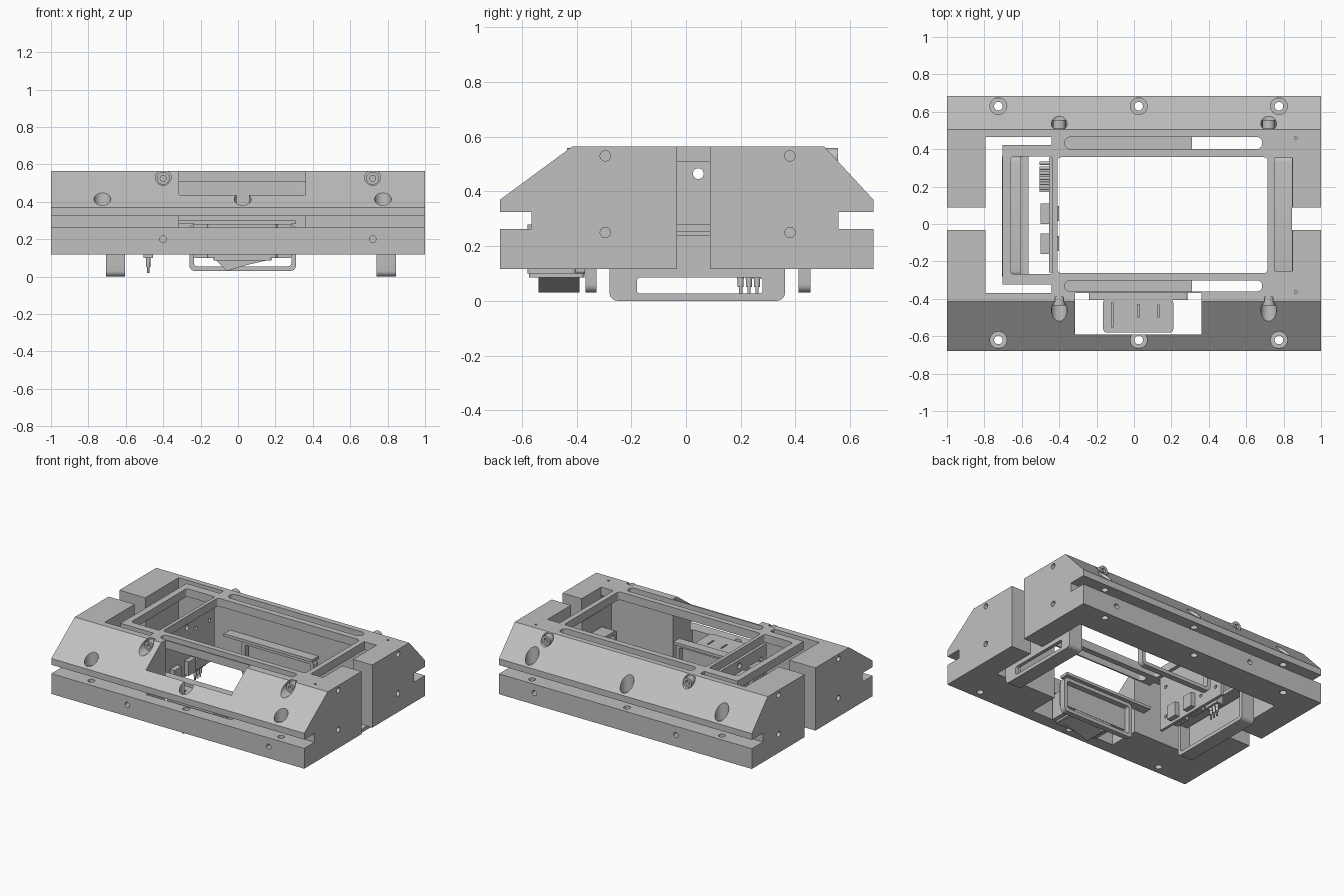
import bpy, bmesh, math
from mathutils import Matrix, Vector

if "Cube" in bpy.data.objects:
    bpy.data.objects.remove(bpy.data.objects["Cube"])

grey = bpy.data.materials.new("machined grey")
grey.use_nodes = True
grey.diffuse_color = (0.53, 0.53, 0.53, 1)
grey.node_tree.nodes["Principled BSDF"].inputs["Base Color"].default_value = grey.diffuse_color


def finish(name, bm):
    bmesh.ops.recalc_face_normals(bm, faces=bm.faces)
    mesh = bpy.data.meshes.new(name)
    bm.to_mesh(mesh)
    bm.free()
    mesh.materials.append(grey)
    ob = bpy.data.objects.new(name, mesh)
    bpy.context.collection.objects.link(ob)
    return ob


def box(name, xs, ys, zs, radius=0, axis=2):
    """Box from ranges, optionally rounding the edges along one axis."""
    bm = bmesh.new()
    bmesh.ops.create_cube(bm, size=1)
    for v in bm.verts:
        v.co = Vector([r[0] if c < 0 else r[1] for c, r in zip(v.co, (xs, ys, zs))])
    if radius:
        edges = [e for e in bm.edges
                 if abs((e.verts[0].co - e.verts[1].co).normalized()[axis]) > 0.9]
        bmesh.ops.bevel(bm, geom=edges, offset=radius, segments=5, profile=0.5, affect='EDGES')
    return finish(name, bm)


def rod(name, centre, radius, length, axis=2):
    bm = bmesh.new()
    turn = (Matrix.Rotation(math.pi / 2, 4, 'Y'), Matrix.Rotation(math.pi / 2, 4, 'X'),
            Matrix())[axis]
    bmesh.ops.create_cone(bm, cap_ends=True, segments=24, radius1=radius, radius2=radius,
                          depth=length, matrix=Matrix.Translation(centre) @ turn)
    return finish(name, bm)


def prism(name, profile, xs):
    """Extrude a y-z profile along x."""
    bm = bmesh.new()
    face = bm.faces.new([bm.verts.new((xs[0], y, z)) for y, z in profile])
    out = bmesh.ops.extrude_face_region(bm, geom=[face])
    moved = [g for g in out["geom"] if isinstance(g, bmesh.types.BMVert)]
    bmesh.ops.translate(bm, verts=moved, vec=(xs[1] - xs[0], 0, 0))
    return finish(name, bm)


def cut(target, cutters):
    """Subtract the cutters, then discard them."""
    for c in cutters:
        c.hide_render = True
        m = target.modifiers.new("cut", 'BOOLEAN')
        m.operation, m.solver, m.object = 'DIFFERENCE', 'EXACT', c
    graph = bpy.context.evaluated_depsgraph_get()
    mesh = bpy.data.meshes.new_from_object(target.evaluated_get(graph))
    target.modifiers.clear()
    target.data = mesh
    for c in cutters:
        bpy.data.objects.remove(c)


# Main block with clamping grooves and sloped shoulders
block = prism("main_block", [
    (-0.68, 0.117), (0.685, 0.117), (0.685, 0.262), (0.558, 0.262), (0.558, 0.325),
    (0.685, 0.325), (0.685, 0.37), (0.505, 0.565), (-0.415, 0.565), (-0.68, 0.37),
    (-0.68, 0.325), (-0.565, 0.325), (-0.565, 0.262), (-0.68, 0.262)], (-1, 1))

low, high, roof = 0.05, 0.65, 0.507
cuts = [
    box("cavity", (-0.795, 0.845), (-0.368, 0.465), (low, roof)),
    box("left_slit", (-1.1, -0.75), (-0.033, 0.088), (low, high)),
    box("right_slit", (0.845, 1.1), (-0.033, 0.088), (low, high)),
    box("front_cutout", (-0.315, 0.36), (-0.59, -0.37), (low, high)),
    box("front_cutout_join", (-0.315, 0.36), (-0.45, -0.3), (low, roof)),
    box("centre_window", (-0.41, 0.715), (-0.262, 0.357), (0.4, high), 0.02),
    box("tray_window", (-0.658, -0.435), (-0.268, 0.36), (0.4, high), 0.015),
    box("tray_gap", (-0.795, -0.703), (-0.368, 0.465), (0.4, high)),
    box("tray_gap_back", (-0.795, -0.44), (0.422, 0.465), (0.4, high)),
    box("tray_gap_front", (-0.795, -0.44), (-0.368, -0.324), (0.4, high)),
    box("back_slot", (-0.37, 0.685), (0.4, 0.465), (0.4, high), 0.03),
    box("front_slot", (-0.37, 0.685), (-0.36, -0.302), (0.4, high), 0.025),
    box("right_slot", (0.752, 0.848), (-0.252, 0.352), (0.4, high)),
]
# Vertical counterbored mounting holes
for x in (-0.725, 0.025, 0.775):
    for y in (-0.62, 0.63):
        cuts.append(rod("counterbore", (x, y, 0.55), 0.045, 0.4))
        cuts.append(rod("mount_hole", (x, y, 0.25), 0.023, 0.6))
# Horizontal screw pockets and small side holes
for x in (-0.4, 0.72):
    cuts.append(rod("front_pocket", (x, -0.54, 0.53), 0.042, 0.3, 1))
    cuts.append(rod("back_pocket", (x, 0.66, 0.53), 0.042, 0.3, 1))
    for y in (-0.68, 0.685):
        cuts.append(rod("dowel_hole", (x, y, 0.2), 0.018, 0.12, 1))
for x in (-1, 1):
    for y in (-0.295, 0.38):
        for z in (0.25, 0.53):
            cuts.append(rod("side_hole", (x, y, z), 0.019, 0.12, 0))
for y in (-0.362, 0.46):
    cuts.append(rod("pin_hole", (0.865, y, 0.56), 0.008, 0.06))
cut(block, cuts)

# Socket head screws inside the pockets
for x in (-0.4, 0.72):
    for side, y in (("front", -0.41), ("back", 0.53)):
        screw = rod(side + "_socket_screw", (x, y, 0.525), 0.034, 0.05, 1)
        cut(screw, [rod("socket", (x, y + (-0.03 if y < 0 else 0.03), 0.525), 0.016, 0.05, 1)])


# Rounded belt loops that hang below the block
def loop(name, xs, ys, zs, axis, wall):
    ring = box(name, xs, ys, zs, 0.03, axis)
    inner = [(a + wall, b - wall) for a, b in (xs, ys, zs)]
    inner[axis] = (-2, 2)
    cut(ring, [box("loop_window", *inner, 0.015, axis)])
    return ring


loop("front_loop", (-0.26, 0.31), (-0.368, -0.328), (0.03, 0.28), 1, 0.025)
loop("back_loop", (-0.26, 0.31), (0.412, 0.455), (0.03, 0.28), 1, 0.025)
for side, xs in (("left", (-0.705, -0.605)), ("right", (0.74, 0.845))):
    y0, y1 = -0.28, 0.362
    loop(side + "_loop", xs, (y0, y1), (0, 0.28), 0, 0.026)
    # Slotted outer web across the loop
    x0 = xs[0] if side == "left" else xs[1] - 0.025
    web = box(side + "_loop_web", (x0, x0 + 0.025), (y0 + 0.01, y1 - 0.01), (0.01, 0.24))
    cut(web, [box("web_window", (-2, 2), (-0.18, 0.28), (0.026, 0.085), 0.012, 0)])
box("left_loop_flange", (-0.66, -0.565), (-0.268, 0.36), (0.22, 0.245))
box("back_slot_strip", (-0.39, 0.31), (0.395, 0.465), (0.28, 0.3))
box("front_slot_strip", (-0.39, 0.31), (-0.366, -0.3), (0.28, 0.3))

# Upright circuit board with sight hole, terminals and contact pins
board = box("circuit_board", (-0.455, -0.435), (-0.26, 0.355), (0.12, 0.507))
cut(board, [rod("sight_hole", (-0.45, 0.045, 0.465), 0.02, 0.2, 0)] +
    [rod("board_hole", (-0.45, y, z), 0.012, 0.2, 0)
     for y in (-0.2, 0.15, 0.3) for z in (0.2, 0.42)])
for y in (-0.105, 0.055):
    box("terminal_block", (-0.5, -0.455), (y - 0.055, y + 0.055), (0.13, 0.42))
    box("terminal_foot", (-0.435, -0.4), (y - 0.04, y + 0.04), (0.14, 0.24))
for i in range(6):
    y = 0.19 + i * 0.027
    rod("board_stud", (-0.475, y, 0.36), 0.009, 0.06, 0)
box("pin_holder", (-0.505, -0.455), (0.17, 0.29), (0.1, 0.3))
for y in (0.2, 0.23, 0.26):
    rod("contact_sleeve", (-0.48, y, 0.1), 0.013, 0.04)
    rod("contact_barrel", (-0.48, y, 0.07), 0.011, 0.04)
    rod("contact_tip", (-0.48, y, 0.04), 0.006, 0.04)

# Plug connector in the front cutout
box("connector_flange", (-0.24, 0.285), (-0.405, -0.37), (0.1, 0.28), 0.01, 1)
shell = box("connector_shell", (-0.165, 0.21), (-0.58, -0.4), (0.1, 0.28), 0.02)
cut(shell, [box("key_slot", (x - 0.005, x + 0.005), (y0, y1), (0.26, 0.3))
            for x, y0, y1 in ((-0.115, -0.55, -0.42), (0.025, -0.5, -0.43), (0.13, -0.5, -0.43))])
box("connector_rim", (-0.13, 0.18), (-0.575, -0.372), (0.086, 0.11), 0.015)
bm = bmesh.new()
base = bm.faces.new([bm.verts.new((x, -0.54, z)) for x, z in
                     ((-0.12, 0.09), (-0.06, 0.03), (0.04, 0.06), (0.17, 0.09))])
grown = bmesh.ops.extrude_face_region(bm, geom=[base])
bmesh.ops.translate(bm, vec=(0, 0.15, 0),
                    verts=[g for g in grown["geom"] if isinstance(g, bmesh.types.BMVert)])
finish("connector_wedge", bm)

# Smooth only the round surfaces
bpy.ops.object.select_all(action='DESELECT')
for ob in bpy.context.collection.objects:
    if ob.type == 'MESH' and grey.name in ob.data.materials:
        ob.select_set(True)
        bpy.context.view_layer.objects.active = ob
bpy.ops.object.shade_smooth_by_angle(angle=math.radians(30))
